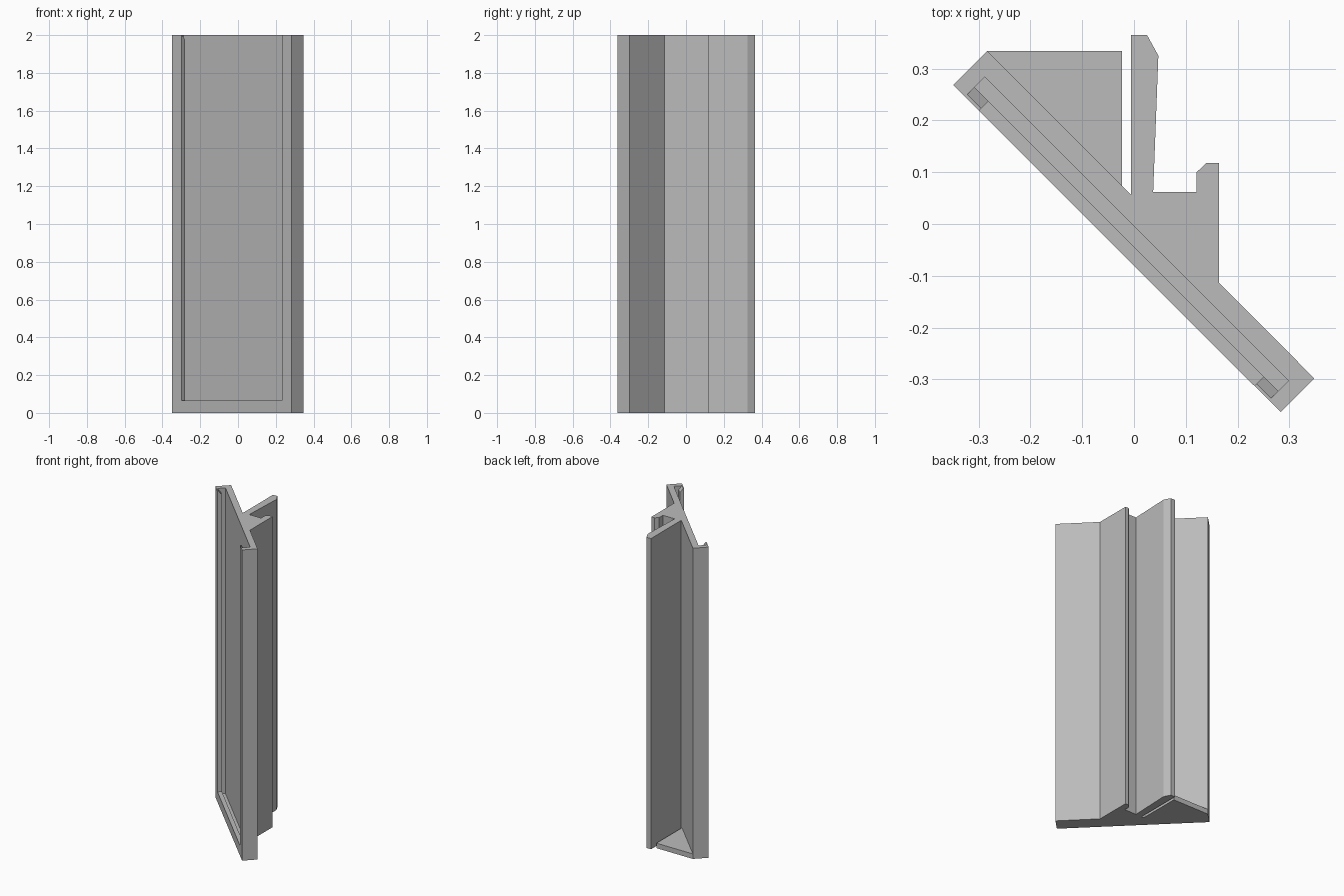
import bpy, bmesh, math
from mathutils import Vector, Matrix

if "Cube" in bpy.data.objects:
    bpy.data.objects.remove(bpy.data.objects["Cube"])

H = 2.0          # height of the extrusion
FLOOR = 0.032    # thickness of web and pocket floor

grey = bpy.data.materials.new("grey_plastic")
grey.diffuse_color = (0.5, 0.5, 0.5, 1)
grey.use_nodes = True
grey.node_tree.nodes["Principled BSDF"].inputs["Base Color"].default_value = grey.diffuse_color

# Plate frame: u runs along the diagonal plate, v across its thickness
R = math.sqrt(0.5)
U, V, Z = Vector((R, -R, 0)), Vector((R, R, 0)), Vector((0, 0, 1))


def prism(name, base, offset):
    """Extrude a planar outline by an offset vector."""
    bm = bmesh.new()
    face = bm.faces.new([bm.verts.new(p) for p in base])
    ext = bmesh.ops.extrude_face_region(bm, geom=[face])
    verts = [g for g in ext["geom"] if isinstance(g, bmesh.types.BMVert)]
    bmesh.ops.translate(bm, verts=verts, vec=offset)
    bmesh.ops.recalc_face_normals(bm, faces=bm.faces)
    me = bpy.data.meshes.new(name)
    bm.to_mesh(me)
    bm.free()
    me.materials.append(grey)
    ob = bpy.data.objects.new(name, me)
    bpy.context.collection.objects.link(ob)
    return ob


def cutter(name, side, u0, u1):
    """Helper solid from a (v, z) side profile swept along the plate."""
    ob = prism(name, [U * u0 + V * v + Z * z for v, z in side], U * (u1 - u0))
    ob.hide_render = True
    ob.hide_viewport = True
    return ob


# Diagonal plate with long clip arm and short hooked arm, one cross-section
outline = [(-0.349, 0.268), (0.283, -0.363), (0.348, -0.298), (0.164, -0.113),
           (0.164, 0.118), (0.14, 0.118), (0.121, 0.1), (0.121, 0.062),
           (0.037, 0.062), (0.047, 0.325), (0.025, 0.365), (-0.006, 0.365),
           (-0.006, 0.057), (-0.283, 0.334)]
body = prism("clip_body", [Vector((x, y, 0)) for x, y in outline], Z * H)

# Card pocket, flared at the top, and the front window that opens into it
pocket = cutter("pocket_cutter", [(-0.003, FLOOR), (-0.031, FLOOR), (-0.031, 1.975),
                                  (-0.055, 2.005), (-0.055, 2.1), (-0.003, 2.1)], -0.4045, 0.425)
window = cutter("window_cutter", [(-0.02, 0.065), (-0.1, 0.065), (-0.1, 2.15),
                                  (-0.02, 2.15)], -0.366, 0.385)
for c in (pocket, window):
    mod = body.modifiers.new(c.name, 'BOOLEAN')
    mod.object = c
    mod.operation = 'DIFFERENCE'
    mod.solver = 'EXACT'

# Triangular web at the foot, behind the plate
prism("foot_web", [Vector(p) for p in ((-0.283, 0.334, 0), (-0.023, 0.074, 0),
                                       (-0.023, 0.334, 0))], Z * FLOOR)
